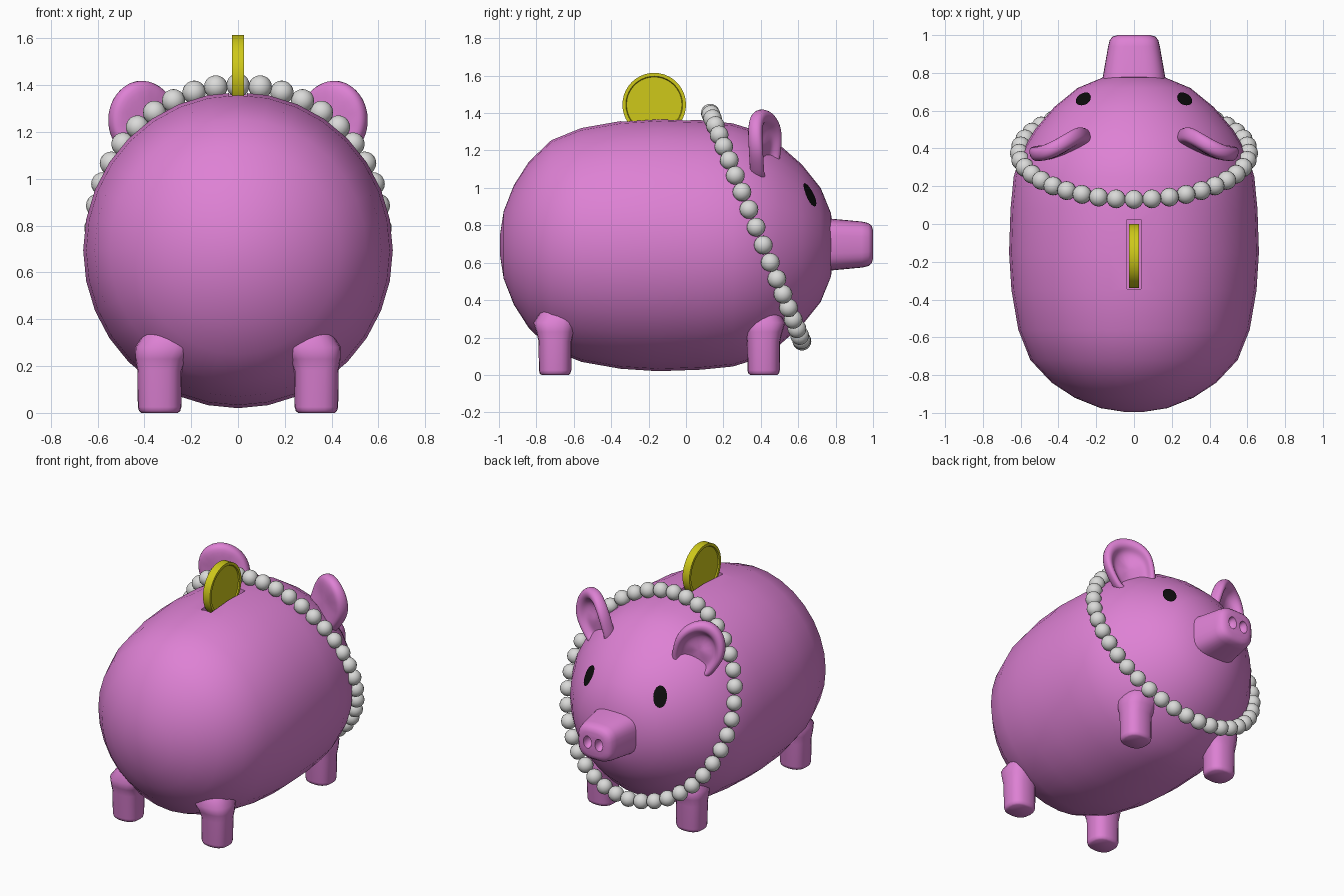
import bpy, bmesh, math
from mathutils import Vector, Matrix

X, Y, Z = Vector((1, 0, 0)), Vector((0, 1, 0)), Vector((0, 0, 1))

cube = bpy.data.objects.get("Cube")
if cube:
    bpy.data.objects.remove(cube, do_unlink=True)


def material(name, rgb, rough=0.5):
    m = bpy.data.materials.new(name)
    m.use_nodes = True
    m.diffuse_color = (*rgb, 1)
    node = next(n for n in m.node_tree.nodes if n.type == 'BSDF_PRINCIPLED')
    node.inputs["Base Color"].default_value = (*rgb, 1)
    node.inputs["Roughness"].default_value = rough
    return m


pink = material("pink", (0.73, 0.22, 0.66))
gold = material("gold", (0.62, 0.58, 0.01))
pearl = material("pearl_grey", (0.7, 0.7, 0.69))
black = material("black", (0.004, 0.004, 0.004))


def make(name, bm, mat):
    mesh = bpy.data.meshes.new(name)
    bm.to_mesh(mesh)
    bm.free()
    mesh.materials.append(mat)
    obj = bpy.data.objects.new(name, mesh)
    bpy.context.collection.objects.link(obj)
    return obj


def activate(obj):
    bpy.ops.object.select_all(action='DESELECT')
    obj.select_set(True)
    bpy.context.view_layer.objects.active = obj


def smooth(obj, degrees=40):
    activate(obj)
    bpy.ops.object.shade_smooth_by_angle(angle=math.radians(degrees))


def mirror(obj):
    obj.modifiers.new("mirror", 'MIRROR').use_clip = False


def cut(obj, cutter):
    mod = obj.modifiers.new("cut", 'BOOLEAN')
    mod.operation, mod.solver, mod.object = 'DIFFERENCE', 'EXACT', cutter
    activate(obj)
    bpy.ops.object.modifier_apply(modifier=mod.name)
    bpy.data.objects.remove(cutter, do_unlink=True)


def ring(centre, u, v, ru, rv, n=32, power=1.0):
    """Ellipse, or rounded box when power is below one."""
    def soft(t):
        return math.copysign(abs(t) ** power, t)
    angles = [2 * math.pi * i / n for i in range(n)]
    return [Vector(centre) + u * ru * soft(math.cos(a)) + v * rv * soft(math.sin(a)) for a in angles]


def loft(rings, solid=True):
    bm = bmesh.new()
    loops = [[bm.verts.new(p) for p in r] for r in rings]
    n = len(loops[0])
    for a, b in zip(loops, loops[1:]):
        for j in range(n):
            k = (j + 1) % n
            bm.faces.new((a[j], a[k], b[k], b[j]))
    bm.faces.new(loops[-1])
    if solid:
        bm.faces.new(loops[0][::-1])
        bmesh.ops.recalc_face_normals(bm, faces=bm.faces)
    return bm


# Body: barrel turned along its length
MID = 0.695
profile = [(-0.995, 0.05), (-0.975, 0.18), (-0.92, 0.32), (-0.84, 0.445), (-0.72, 0.56),
           (-0.56, 0.625), (-0.35, 0.662), (-0.15, 0.675), (0.08, 0.667), (0.25, 0.65),
           (0.38, 0.61), (0.5, 0.535), (0.62, 0.43), (0.72, 0.305), (0.775, 0.17), (0.79, 0.05)]
body = make("body", loft([ring((0, y, MID), X, Z, r * 0.98, r) for y, r in profile]), pink)

# Coin slot in the back
bm = bmesh.new()
bmesh.ops.create_cube(bm, size=1, matrix=Matrix.Translation((0, -0.16, 1.4)) @ Matrix.Diagonal((0.075, 0.37, 0.24, 1)))
cut(body, make("slot_cutter", bm, pink))
smooth(body)

# Snout: rounded tapering block with two nostrils
snout_rings = [(0.68, 0.185, 0.155), (0.78, 0.165, 0.138), (0.94, 0.137, 0.123),
               (0.975, 0.128, 0.115), (0.993, 0.112, 0.1), (1.0, 0.085, 0.075)]
snout = make("snout", loft([ring((0, y, 0.697), X, Z, a, b, 32, 0.65) for y, a, b in snout_rings]), pink)
for side in (-1, 1):
    bm = bmesh.new()
    place = Matrix.Translation((side * 0.043, 1.0, 0.7)) @ Matrix.Diagonal((0.03, 0.045, 0.042, 1))
    bmesh.ops.create_uvsphere(bm, u_segments=16, v_segments=10, radius=1, matrix=place)
    cut(snout, make("nostril_cutter", bm, pink))
smooth(snout)

# Legs: stubby posts flaring into the belly
leg_rings = [(0, 0.335, 0.078), (0.008, 0.335, 0.088), (0.025, 0.335, 0.093), (0.18, 0.335, 0.095),
             (0.23, 0.33, 0.108), (0.28, 0.315, 0.125), (0.42, 0.26, 0.09)]
for name, y, inward in (("back_legs", -0.7, 0.06), ("front_legs", 0.415, -0.04)):
    rings = [ring((x, y + inward * (z > 0.3), z), X, Y, r, r * 0.93, 20, 0.8) for z, x, r in leg_rings]
    legs = make(name, loft(rings), pink)
    smooth(legs, 60)
    mirror(legs)

# Ears: cupped arches facing forward and outward
across = Vector((0.84, -0.36, -0.38)).normalized()
up = Vector((0.36, -0.04, 0.93))
up = (up - across * up.dot(across)).normalized()
facing = up.cross(across)
base = Vector((0.345, 0.4, 1.14))
outline = [(0.12, -0.1), (0.15, 0.02)]
outline += [(0.165 * math.cos(a), 0.11 + 0.19 * math.sin(a)) for a in [math.pi * i / 8 for i in range(9)]]
outline += [(-0.15, 0.02), (-0.12, -0.1)]


def ear_layer(scale, depth):
    return [base + across * u * scale + up * (0.04 + (w - 0.04) * scale)
            + facing * (depth + 1.2 * u * u) for u, w in outline]


ears = make("ears", loft([ear_layer(0.75, -0.045), ear_layer(1, -0.035), ear_layer(1, 0.04),
                          ear_layer(0.74, 0.045), ear_layer(0.66, 0.0), ear_layer(0.4, -0.01)]), pink)
smooth(ears, 180)
ears.modifiers.new("round", 'SUBSURF').levels = 2
ears.modifiers["round"].render_levels = 2
mirror(ears)

# Eyes: oval plates wrapped onto the head
normal = Vector((0.463, 0.763, 0.451)).normalized()
eye_up = (Z - normal * normal.z).normalized()
eye_side = eye_up.cross(normal)
centre = Vector((0.27, 0.665, 0.965)) + normal * 0.01
eyes = make("eyes", loft([ring(centre, eye_side, eye_up, 0.043 * s, 0.07 * s, 20)
                          for s in (1, 0.75, 0.5, 0.25)], solid=False), black)
wrap = eyes.modifiers.new("wrap", 'SHRINKWRAP')
wrap.target, wrap.wrap_mode, wrap.offset = body, 'ABOVE_SURFACE', 0.006
smooth(eyes)
mirror(eyes)

# Necklace: tilted oval of beads
BEADS = 40
bm = bmesh.new()
slope = Vector((0, -0.245, 0.61)).normalized()
for p in ring((0, 0.375, 0.79), slope, X, 0.657, 0.607, BEADS):
    bmesh.ops.create_uvsphere(bm, u_segments=16, v_segments=10, radius=0.05, matrix=Matrix.Translation(p))
smooth(make("bead_necklace", bm, pearl), 60)

# Coin: disc with a raised rim
coin_rings = [(-0.018, 0.148), (-0.026, 0.152), (-0.026, 0.17), (0.026, 0.17), (0.026, 0.152), (0.018, 0.148)]
coin = make("coin", loft([ring((x, -0.17, 1.445), Y, Z, r, r, 40) for x, r in coin_rings]), gold)
smooth(coin, 30)
